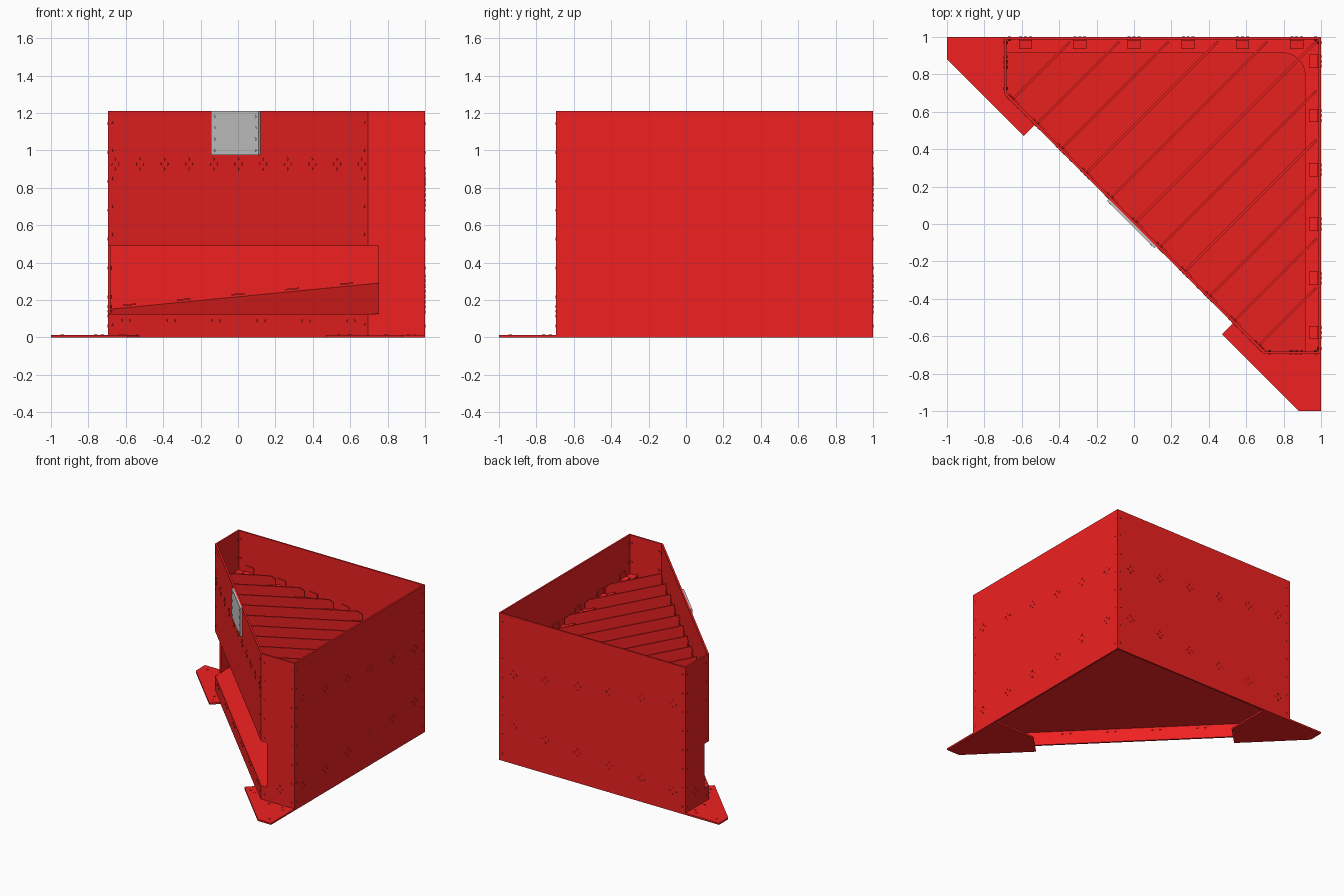
import bpy, bmesh
from math import sin, cos, pi
from mathutils import Vector, Matrix

if "Cube" in bpy.data.objects:
    bpy.data.objects.remove(bpy.data.objects["Cube"])

red = bpy.data.materials.new("red_paint")
red.diffuse_color = (0.87, 0.015, 0.015, 1)
red.use_nodes = True
red.node_tree.nodes["Principled BSDF"].inputs["Base Color"].default_value = red.diffuse_color

Z = Vector((0, 0, 1))
H, C, T = 1.21, 0.695, 0.014      # wall height, cut corner coordinate, sheet thickness
R2 = 0.5 ** 0.5


def finish(name, bm, mat=red):
    bmesh.ops.recalc_face_normals(bm, faces=bm.faces)
    me = bpy.data.meshes.new(name)
    bm.to_mesh(me)
    bm.free()
    ob = bpy.data.objects.new(name, me)
    bpy.context.collection.objects.link(ob)
    if mat:
        me.materials.append(mat)
    return ob


def extrude(bm, pts, shift):
    """Closed solid from a planar loop of points moved along shift."""
    a = [bm.verts.new(p) for p in pts]
    b = [bm.verts.new(Vector(p) + shift) for p in pts]
    bm.faces.new(a)
    bm.faces.new(b[::-1])
    for i in range(len(a)):
        j = (i + 1) % len(a)
        bm.faces.new((a[i], a[j], b[j], b[i]))


class Wall:
    """A vertical sheet plane: u runs along it, n points outward."""
    def __init__(self, start, end):
        self.o = Vector((*start, 0))
        d = Vector((*end, 0)) - self.o
        self.len = d.length
        self.u = d.normalized()
        self.n = self.u.cross(Z)
        if self.n.dot(self.o + d / 2 - Vector((0.5, 0.5, 0))) < 0:
            self.n = -self.n

    def at(self, u, z, out=0):
        return self.o + self.u * u + Z * z + self.n * out

    def sheet(self, name, pts, out=0, depth=T, mat=red):
        bm = bmesh.new()
        extrude(bm, [self.at(u, z, out) for u, z in pts], -self.n * depth)
        return finish(name, bm, mat)

    def bolts(self, name, spots, out=0.003, mat=red):
        bm = bmesh.new()
        for u, z in spots:
            rot = self.n.to_track_quat('Z', 'Y').to_matrix().to_4x4()
            m = Matrix.Translation(self.at(u, z, out - 0.012)) @ rot
            bmesh.ops.create_cone(bm, cap_ends=True, segments=8, radius1=0.008,
                                  radius2=0.008, depth=0.024, matrix=m)
        return finish(name, bm, mat)

    def brackets(self, name, us, height):
        """Small angle brackets holding a sloped sheet to the inside of the wall."""
        bm = bmesh.new()
        for c in us:
            e = []
            for u in (c - 0.035, c + 0.035):
                p = self.at(u, 0)
                e.append((u, height(p.x + p.y) + 0.008))
            extrude(bm, [self.at(u, z + d, -T) for (u, z), d in
                         zip(e + e[::-1], (0, 0, 0.055, 0.055))], -self.n * 0.008)
            q = [self.at(u, z, -T) for u, z in e]
            extrude(bm, q + [p - self.n * 0.05 for p in q[::-1]], Z * 0.008)
        return finish(name, bm)


def rect(u0, u1, z0, z1):
    return [(u0, z0), (u1, z0), (u1, z1), (u0, z1)]


def floor_z(s):
    return 0.122 + 0.097 * s


def grate_z(s):
    return 0.92 - 0.1 * s


def plan_sheet(name, pts, height, depth=T):
    bm = bmesh.new()
    extrude(bm, [(x, y, height(x + y)) for x, y in pts], Vector((0, 0, -depth)))
    return finish(name, bm)


def cross(u, z, r=0.026):
    return [(u - r, z), (u + r, z), (u, z - r), (u, z + r)]


# Tall walls meeting at the rear corner
tabs = [0.115 + 0.29 * i for i in range(6)]
for name, w in (("right_wall", Wall((1, -C), (1, 1))), ("back_wall", Wall((-C, 1), (1, 1)))):
    w.sheet(name, rect(0, w.len, 0, H))
    spots = []
    for t in tabs:
        for f in (floor_z, grate_z):
            spots += cross(t, f(t - C + 1))
    spots += [(0.03, 0.06 + 0.155 * i) for i in range(8)]
    spots += [(w.len - 0.03, 0.06 + 0.155 * i) for i in range(8)]
    w.bolts(name + "_bolts", spots)
    w.brackets(name + "_floor_brackets", tabs, floor_z)
    w.brackets(name + "_grate_brackets", tabs, grate_z)

# Short end walls, notched where the front opening wraps around the corner
profile = [(0, 0), (0.305, 0), (0.305, H), (0, H), (0, 0.49), (0.055, 0.49), (0.055, 0.125), (0, 0.125)]
for name, w in (("right_end_wall", Wall((C, -C), (1, -C))), ("left_end_wall", Wall((-C, C), (-C, 1)))):
    w.sheet(name, profile)
    spots = [(u, 0.06 + 0.155 * i) for u in (0.03, 0.275) for i in range(8)
             if u > 0.1 or not 0.1 < 0.06 + 0.155 * i < 0.52]
    w.bolts(name + "_bolts", spots + cross(0.17, 0.14))

# Diagonal front: panel above the opening and sill below it
front = Wall((-C, C), (C, -C))
L = front.len
front.sheet("front_panel", rect(0, L, 0.49, H))
front.sheet("front_sill", rect(0, L, 0, 0.125))
lanes = [L / 2 + i * 0.1863 for i in range(-5, 6)]
spots = [p for u in lanes for p in cross(u, 0.927)]
spots += [(u, z) for u in (0.03, L - 0.03) for z in (0.55, 0.7, 0.85, 1.0, 1.15, 0.07)]
sill_tabs = [L / 2 + (i - 2.5) * 0.34 for i in range(6)]
spots += [(u + d, 0.09) for u in sill_tabs for d in (-0.03, 0.03)]
front.bolts("front_bolts", spots)

# Grey sign plate on the front panel
mid = L / 2 - 0.01
front.sheet("front_plate", rect(mid - 0.18, mid + 0.18, 0.975, H), out=0.014, mat=None)
front.bolts("front_plate_bolts", [(mid + s * 0.155, 1.0 + 0.06 * i) for s in (-1, 1) for i in range(4)],
            out=0.017, mat=None)

# Sloped floor falling towards the front opening
e, k = 0.986, C - 0.005
plan_sheet("sloped_floor", [(-k, k), (k, -k), (e, -k), (e, e), (-k, e)], floor_z)

# Ledge along the two tall walls with a rounded inner corner
arc = [(0.795 + 0.12 * cos(a * pi / 16), 0.795 + 0.12 * sin(a * pi / 16)) for a in range(9)]
plan_sheet("grate_ledge", [(-k, e), (e, e), (e, -k), (0.915, -k)][::1] + arc + [(-k, 0.915)], grate_z)

# Grate of upright slats running from the front panel down to the rear walls
along, side = Vector((0.5, 0.5, 0)), Vector((R2, -R2, 0))
bm = bmesh.new()
for i in range(-5, 6):
    off = side * (i * 0.1863 - 0.006)
    s1 = 1.95 - abs(i) * 0.2635
    pro = [(0.03, -0.025), (s1 - 0.1, -0.025), (s1 - 0.1, 0), (s1, 0),
           (s1, 0.05), (s1 - 0.05, 0.075), (0.03, 0.075)]
    extrude(bm, [off + along * s + Z * (grate_z(s) + d) for s, d in pro], side * 0.012)
finish("grate_slats", bm)

# Angle clips holding each slat to the front panel
bm = bmesh.new()
for u in lanes:
    q = front.at(u + 0.006, 0.895, -T)
    extrude(bm, [q, q + front.u * 0.04, q + front.u * 0.04 + Z * 0.06, q + Z * 0.06], -front.n * 0.008)
finish("slat_clips", bm)

# Foot plates at both ends, mirrored across the diagonal
foot = [(-1, 1), (-1, 0.88), (-0.59, 0.47), (-0.445, 0.615), (-0.445, 1)]
holes = [(-0.94, 0.945), (-0.76, 0.945), (-0.725, 0.91), (-0.725, 0.79), (-0.63, 0.595), (-0.605, 0.54)]
for name, flip in (("left_foot", False), ("right_foot", True)):
    turn = (lambda p: (p[1], p[0])) if flip else (lambda p: p)
    plan_sheet(name, [turn(p) for p in foot], lambda s: T)
    bm = bmesh.new()
    for p in holes:
        bmesh.ops.create_cone(bm, cap_ends=True, segments=8, radius1=0.009, radius2=0.009, depth=0.014,
                              matrix=Matrix.Translation((*turn(p), 0.01)))
    finish(name + "_bolts", bm)
